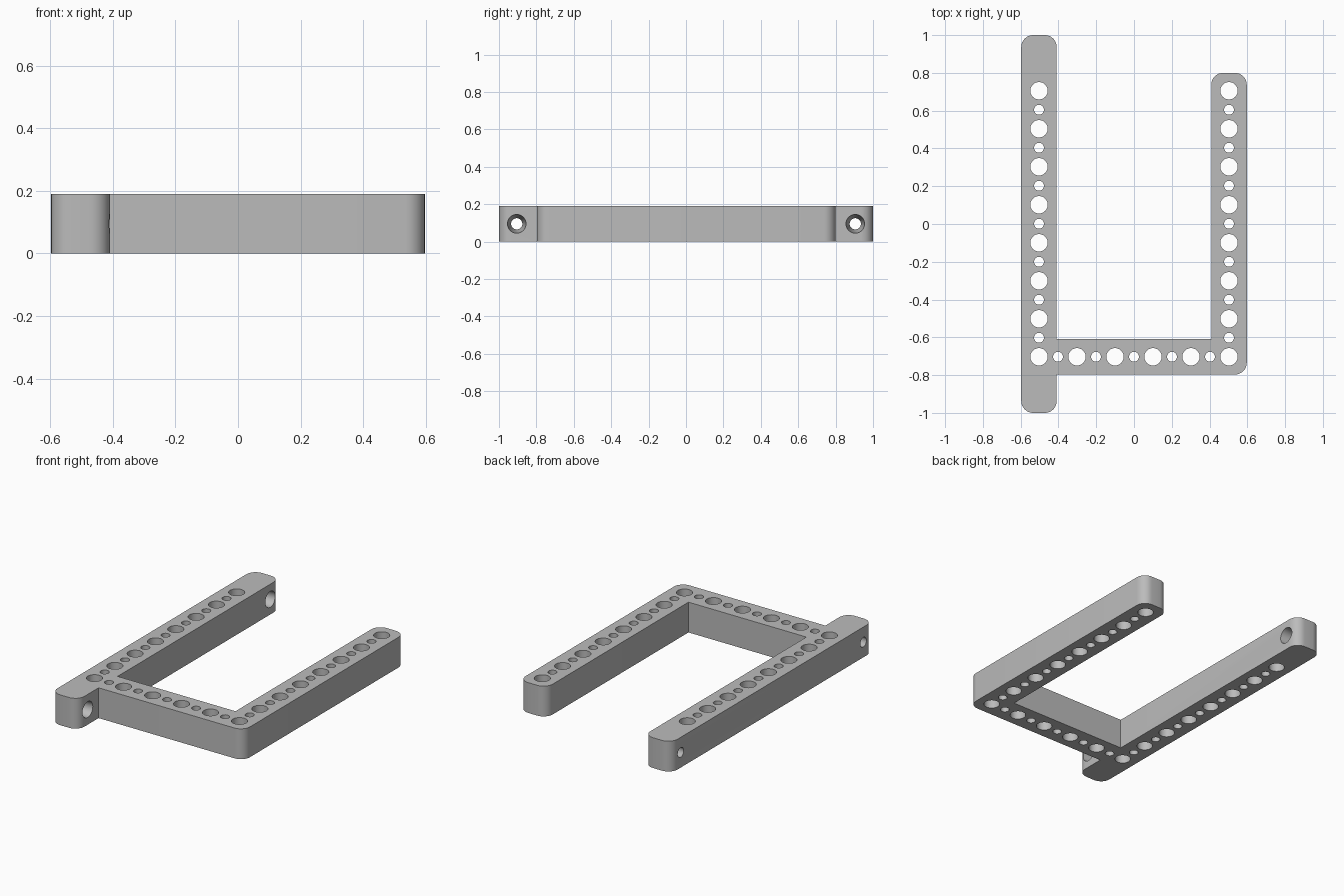
import bpy, bmesh, math
from mathutils import Vector, Matrix

cube = bpy.data.objects.get("Cube")
if cube:
    bpy.data.objects.remove(cube, do_unlink=True)

HEIGHT = 0.19
WIDTH = 0.188         # bar width
OUT = 0.597           # outer half width
INN = OUT - WIDTH     # inner half width
MID = OUT - WIDTH / 2
PITCH = 2 * MID / 5   # spacing of the large holes
ROUND = 0.063
BAR_Y = -0.703        # centre line of the cross bar

grey = bpy.data.materials.new("grey plastic")
grey.use_nodes = True
color = (0.5, 0.5, 0.5, 1)
grey.diffuse_color = color
grey.node_tree.nodes["Principled BSDF"].inputs["Base Color"].default_value = color


def make_object(name, bm):
    mesh = bpy.data.meshes.new(name)
    bm.to_mesh(mesh)
    bm.free()
    mesh.materials.append(grey)
    obj = bpy.data.objects.new(name, mesh)
    bpy.context.collection.objects.link(obj)
    return obj


def rounded_outline(corners, steps=8):
    """Replace each right-angled corner (x, y, radius) by an arc."""
    points = []
    for i, (x, y, r) in enumerate(corners):
        p = Vector((x, y))
        if r == 0:
            points.append(p)
            continue
        nxt = corners[(i + 1) % len(corners)]
        to_prev = (Vector(corners[i - 1][:2]) - p).normalized()
        to_next = (Vector(nxt[:2]) - p).normalized()
        centre = p + r * (to_prev + to_next)
        for k in range(steps + 1):
            a = k / steps * math.pi / 2
            points.append(centre - r * (to_next * math.cos(a) + to_prev * math.sin(a)))
    return points


# Frame: one long arm, a cross bar and one short arm in a single outline
corners = [
    (-OUT, -1, ROUND), (-INN, -1, ROUND), (-INN, BAR_Y - WIDTH / 2, 0),
    (OUT, BAR_Y - WIDTH / 2, ROUND), (OUT, 0.8, ROUND), (INN, 0.8, ROUND),
    (INN, BAR_Y + WIDTH / 2, 0), (-INN, BAR_Y + WIDTH / 2, 0),
    (-INN, 1, ROUND), (-OUT, 1, ROUND),
]
bm = bmesh.new()
base = bm.faces.new([bm.verts.new((p.x, p.y, 0)) for p in rounded_outline(corners)])
top = bmesh.ops.extrude_face_region(bm, geom=[base])["geom"]
bmesh.ops.translate(bm, vec=(0, 0, HEIGHT),
                    verts=[g for g in top if isinstance(g, bmesh.types.BMVert)])
bmesh.ops.recalc_face_normals(bm, faces=bm.faces)
frame = make_object("beam_frame", bm)

# Hole cutters: large and small holes alternate along every bar
holes = bmesh.new()


def hole(x, y, index):
    r = 0.046 if index % 2 == 0 else 0.026
    bmesh.ops.create_cone(holes, cap_ends=True, segments=40, radius1=r, radius2=r,
                          depth=HEIGHT * 2, matrix=Matrix.Translation((x, y, HEIGHT / 2)))


for i in range(15):
    for x in (-MID, MID):
        hole(x, BAR_Y + i * PITCH / 2, i)
for i in range(1, 10):
    hole(-MID + i * PITCH / 2, BAR_Y, i)

# Tapered cross holes through both ends of the long arm, wide on the inner side
R_IN, R_OUT, EXTRA = 0.05, 0.03, 0.02
slope = (R_IN - R_OUT) / WIDTH * EXTRA
for y in (-0.905, 0.905):
    turn = Matrix.Translation((-MID, y, HEIGHT / 2)) @ Matrix.Rotation(math.pi / 2, 4, "Y")
    bmesh.ops.create_cone(holes, cap_ends=True, segments=40, radius1=R_OUT - slope,
                          radius2=R_IN + slope, depth=WIDTH + 2 * EXTRA, matrix=turn)
cutter = make_object("hole_cutter", holes)
cutter.hide_render = True

# Cut the holes and shade the rounded walls
bpy.ops.object.select_all(action="DESELECT")
frame.select_set(True)
bpy.context.view_layer.objects.active = frame
cut = frame.modifiers.new("holes", "BOOLEAN")
cut.operation = "DIFFERENCE"
cut.solver = "EXACT"
cut.object = cutter
bpy.ops.object.modifier_apply(modifier=cut.name)
bpy.data.objects.remove(cutter, do_unlink=True)
bpy.ops.object.shade_smooth_by_angle(angle=math.radians(30))
